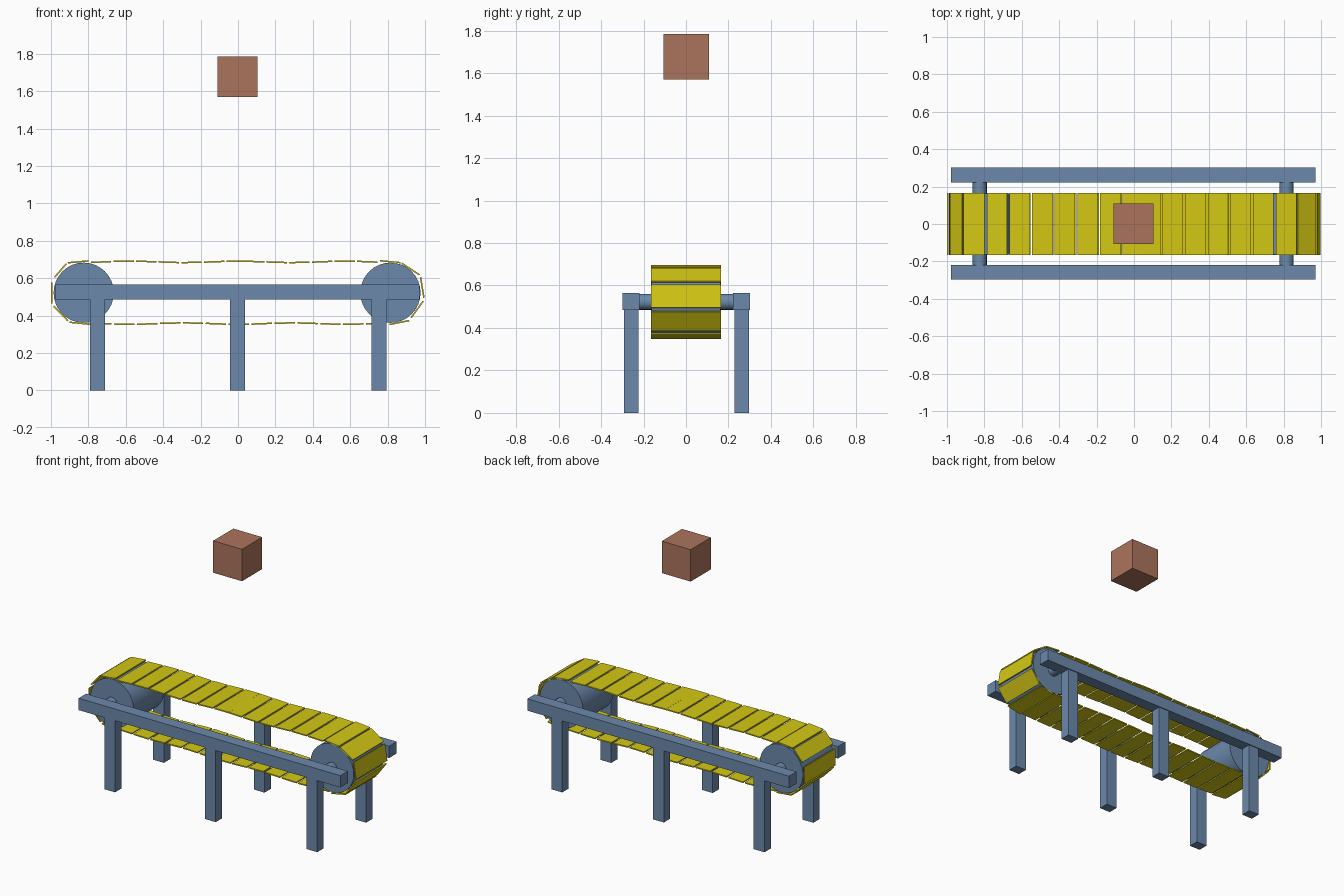
import bpy, math
from mathutils import Vector

if "Cube" in bpy.data.objects:
    bpy.data.objects.remove(bpy.data.objects["Cube"])


def material(name, rgb):
    m = bpy.data.materials.new(name)
    m.diffuse_color = (*rgb, 1)
    m.use_nodes = True
    m.node_tree.nodes["Principled BSDF"].inputs["Base Color"].default_value = m.diffuse_color
    return m


STEEL = material("steel blue", (0.15, 0.25, 0.41))
YELLOW = material("belt yellow", (0.66, 0.58, 0.007))
BROWN = material("box brown", (0.41, 0.175, 0.107))


def box(name, centre, size, mat, pitch=0.0):
    bpy.ops.mesh.primitive_cube_add(size=1, location=centre, rotation=(0, pitch, 0))
    ob = bpy.context.object
    ob.name = name
    ob.scale = size
    bpy.ops.object.transform_apply(location=False, rotation=False, scale=True)
    ob.data.materials.append(mat)
    return ob


def roller(name, x, z, radius, length, sides):
    bpy.ops.mesh.primitive_cylinder_add(vertices=sides, radius=radius, depth=length,
                                        location=(x, 0, z), rotation=(math.pi / 2, 0, 0))
    ob = bpy.context.object
    ob.name = name
    ob.data.materials.append(STEEL)
    bpy.ops.object.shade_smooth_by_angle(angle=math.radians(40))


# Side rails and their legs
for side, y in (("front", -0.258), ("back", 0.262)):
    box(side + "_rail", (-0.004, y, 0.525), (1.95, 0.08, 0.08), STEEL)
    for i, x in enumerate((-0.752, -0.002, 0.755)):
        box(f"{side}_leg_{i}", (x, y, 0.2425), (0.08, 0.068, 0.485), STEEL)

# Drums with axles reaching the rails
for side, x in (("left", -0.825), ("right", 0.815)):
    roller(side + "_drum", x, 0.522, 0.161, 0.325, 32)
    roller(side + "_axle", x, 0.523, 0.038, 0.46, 16)


# Belt slats: each one is a thin plate between two points of the belt side view
def slat(name, a, b):
    a, b = Vector(a), Vector(b)
    d, mid = b - a, (a + b) / 2
    box(name, (mid.x, 0, mid.y), (d.length, 0.33, 0.008), YELLOW, -math.atan2(d.y, d.x))


# Slats round the two ends
ends = [
    ((-0.91, 0.682), (-0.80, 0.692)), ((-0.98, 0.605), (-0.917, 0.678)),
    ((-0.995, 0.465), (-0.995, 0.578)), ((-0.985, 0.45), (-0.91, 0.372)),
    ((-0.90, 0.364), (-0.79, 0.353)),
    ((0.76, 0.693), (0.868, 0.683)), ((0.875, 0.68), (0.97, 0.618)),
    ((0.976, 0.605), (0.994, 0.495)), ((0.99, 0.477), (0.925, 0.388)),
    ((0.915, 0.373), (0.81, 0.352)),
]
for i, (a, b) in enumerate(ends):
    slat(f"end_slat_{i}", a, b)


# Straight runs, the top one overlapping slightly in the middle
def lift(x):
    return 0.004 * math.cos(x * 11)


starts = [-0.787 + 0.121 * i for i in range(7)] + [0.032 + 0.121 * i for i in range(6)]
for i, x in enumerate(starts):
    slat(f"top_slat_{i}", (x, 0.687 + lift(x)), (x + 0.109, 0.687 + lift(x + 0.109)))
for i in range(13):
    x = -0.785 + 0.1225 * i
    slat(f"bottom_slat_{i}", (x, 0.357 - lift(x)), (x + 0.109, 0.357 - lift(x + 0.109)))

# Box hanging above the belt
box("parcel", (-0.003, 0.001, 1.677), (0.215, 0.215, 0.215), BROWN)
